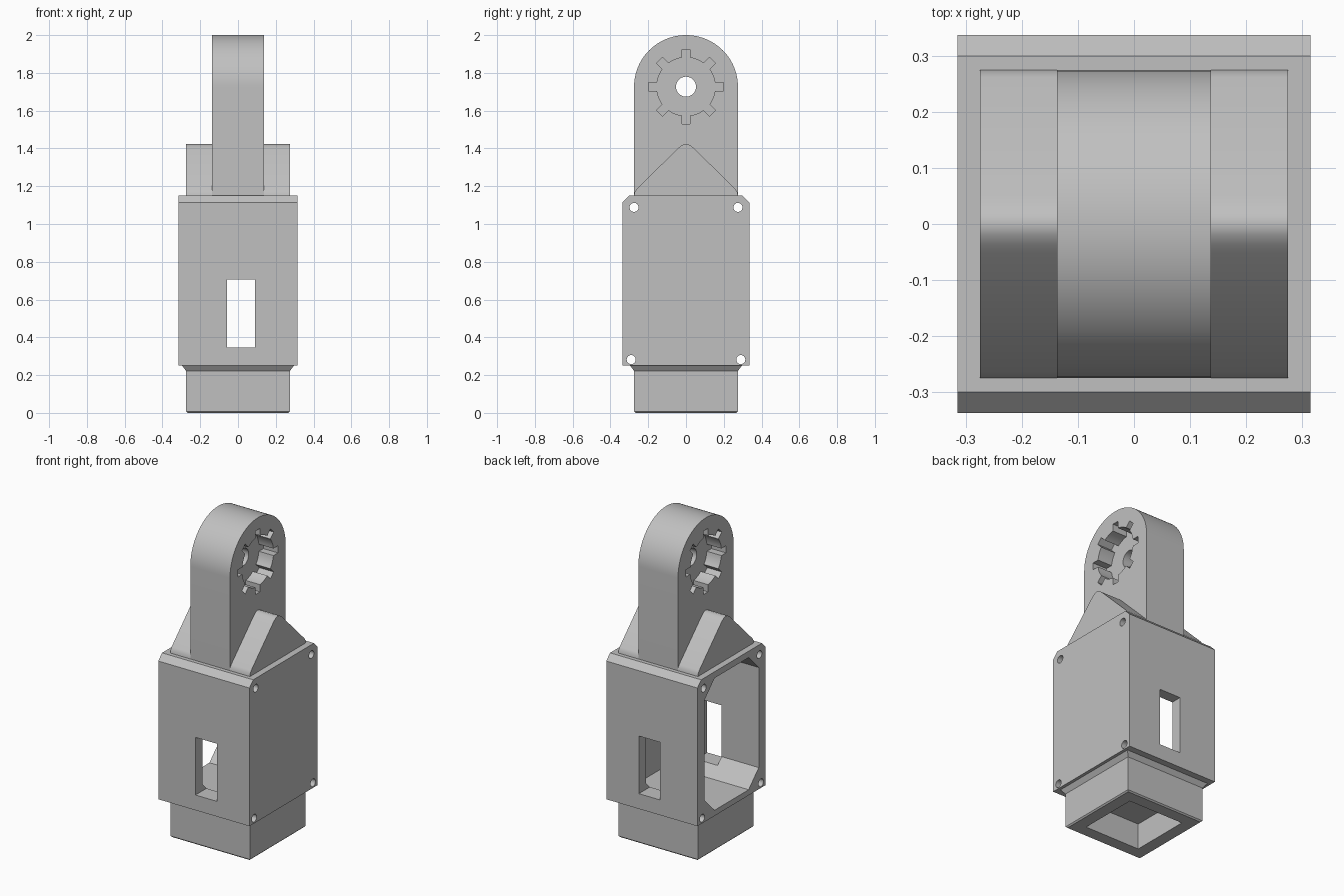
import bpy, bmesh
from math import sin, cos, pi, asin

old = bpy.data.objects.get("Cube")
if old:
    bpy.data.objects.remove(old, do_unlink=True)

grey = bpy.data.materials.new("plain grey")
grey.use_nodes = True
grey.diffuse_color = (0.53, 0.53, 0.53, 1)
grey.node_tree.nodes["Principled BSDF"].inputs["Base Color"].default_value = (0.53, 0.53, 0.53, 1)


def loft(name, lower, upper):
    """Solid between two matching closed loops of 3D points."""
    bm = bmesh.new()
    a = [bm.verts.new(p) for p in lower]
    b = [bm.verts.new(p) for p in upper]
    n = len(a)
    bm.faces.new(a)
    bm.faces.new(b)
    for i in range(n):
        j = (i + 1) % n
        bm.faces.new((a[i], a[j], b[j], b[i]))
    bmesh.ops.recalc_face_normals(bm, faces=bm.faces)
    mesh = bpy.data.meshes.new(name)
    bm.to_mesh(mesh)
    bm.free()
    obj = bpy.data.objects.new(name, mesh)
    mesh.materials.append(grey)
    bpy.context.collection.objects.link(obj)
    return obj


def prism(name, profile, x0, x1):
    """Extrude a (y, z) profile along x."""
    return loft(name, [(x0, y, z) for y, z in profile], [(x1, y, z) for y, z in profile])


def square(h, z):
    return [(-h, -h, z), (h, -h, z), (h, h, z), (-h, h, z)]


def rect(y, z0, z1):
    return [(-y, z0), (y, z0), (y, z1), (-y, z1)]


def circle(r, cy, cz, n):
    return [(cy + r * cos(2 * pi * i / n), cz + r * sin(2 * pi * i / n)) for i in range(n)]


def activate(obj):
    bpy.ops.object.select_all(action='DESELECT')
    obj.select_set(True)
    bpy.context.view_layer.objects.active = obj


def combine(obj, tool, operation='DIFFERENCE'):
    tool.hide_render = True
    mod = obj.modifiers.new("cut", 'BOOLEAN')
    mod.operation = operation
    mod.solver = 'EXACT'
    mod.object = tool
    activate(obj)
    bpy.ops.object.modifier_apply(modifier=mod.name)
    bpy.data.objects.remove(tool, do_unlink=True)


def smooth(obj):
    activate(obj)
    bpy.ops.object.shade_smooth_by_angle(angle=0.6)


# Housing: box with the two upper edges chamfered
W, D, BASE, TOP, CH = 0.315, 0.337, 0.25, 1.15, 0.037
housing = prism("housing", [(-D, BASE), (D, BASE), (D, TOP - CH), (D - CH, TOP),
                            (CH - D, TOP), (-D, TOP - CH)], -W, W)

# Eight-sided cavity, open on one side
y, c, z0, z1 = 0.268, 0.1, 0.285, 1.11
cavity = [(-y, z0 + c), (c - y, z0), (y - c, z0), (y, z0 + c),
          (y, z1 - c), (y - c, z1), (c - y, z1), (-y, z1 - c)]
combine(housing, prism("cavity_cutter", cavity, -0.4, 0.25))

# Cable windows through front and back
combine(housing, prism("window_cutter", rect(0.5, 0.345, 0.705), -0.058, 0.09))

# Screw holes at the four corners
for hy, hz in ((-0.275, 1.088), (0.275, 1.088), (-0.29, 0.282), (0.29, 0.282)):
    combine(housing, prism("screw_cutter", circle(0.024, hy, hz, 24), -0.5, 0.5))
smooth(housing)

# Tapered collar below the housing
collar = loft("collar", square(0.275, 0.222), square(0.296, BASE))

# Square socket with a softened lower rim and a blind pocket
H = 0.275
socket = loft("socket", square(H - 0.008, 0), square(H, 0.008))
socket_wall = loft("socket_wall", square(H, 0.008), square(H, 0.222))
combine(socket, socket_wall, 'UNION')
combine(socket, loft("pocket_cutter", square(0.192, -0.1), square(0.192, 0.162)))

# Upright arm with a round end
R, HUB, T = 0.275, 1.727, 0.137
arc = [(R * cos(pi * i / 48), HUB + (2 - HUB) * sin(pi * i / 48)) for i in range(49)]
arm = prism("arm", [(-R, TOP)] + [(R, TOP)] + arc, -T, T)

# Splined recess on both sides of the arm
r, tip, w = 0.155, 0.198, 0.022
half = asin(w / r)
spline = []
for k in range(8):
    a = k * pi / 4
    for u, v in ((r * cos(half), -w), (tip, -w), (tip, w), (r * cos(half), w)):
        spline.append((u * cos(a) - v * sin(a), HUB + u * sin(a) + v * cos(a)))
    for i in range(1, 6):
        t = a + half + (pi / 4 - 2 * half) * i / 6
        spline.append((r * cos(t), HUB + r * sin(t)))
for s in (-1, 1):
    combine(arm, prism("spline_cutter", spline, s * 0.037, s * 0.3))

# Axle hole
combine(arm, prism("axle_cutter", circle(0.053, 0, HUB, 32), -0.3, 0.3))
smooth(arm)

# Gussets either side of the arm, with rounded peak and feet
side = [(0.275, TOP), (0.272, 1.168), (0.262, 1.184), (0.052, 1.392),
        (0.037, 1.406), (0.02, 1.418)]
gusset = side + [(0, 1.424)] + [(-py, pz) for py, pz in reversed(side)]
for label, s in (("left", 1), ("right", -1)):
    smooth(prism(label + "_gusset", gusset, s * T, s * 0.275))
